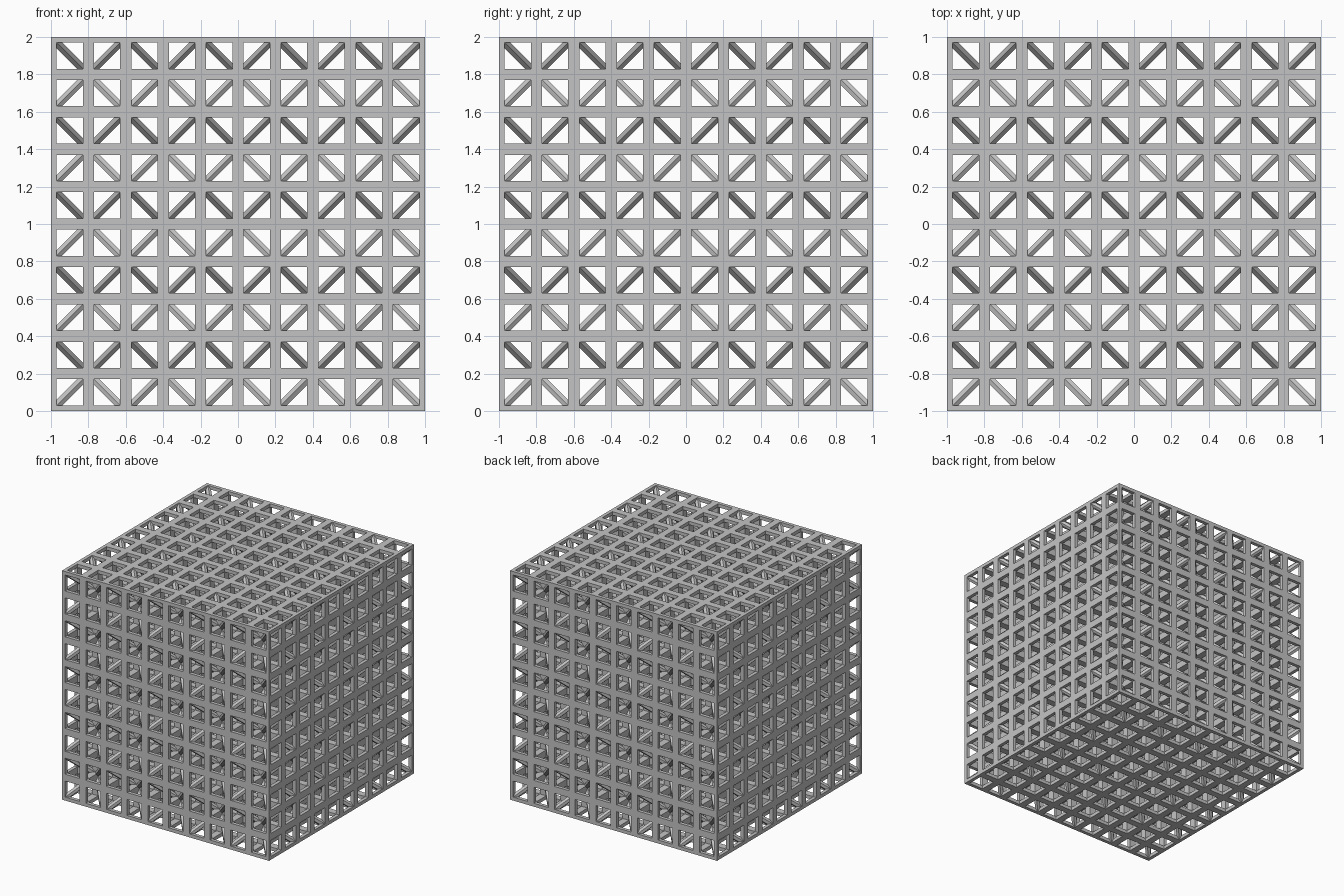
import bpy
import bmesh
from itertools import product
from mathutils import Vector

CELL = 0.2      # edge of one cubic cell
BAR = 0.03      # thickness of the bars of one cell
COUNT = 5       # mirrored blocks along each axis

cube = bpy.data.objects.get("Cube")
if cube:
    bpy.data.objects.remove(cube, do_unlink=True)

grey = bpy.data.materials.new("light_grey")
grey.use_nodes = True
colour = (0.55, 0.55, 0.55, 1)
grey.diffuse_color = colour
grey.node_tree.nodes["Principled BSDF"].inputs["Base Color"].default_value = colour


def add_lattice(name, bm):
    """Mirror one cell into a 2 x 2 x 2 block, then repeat the block."""
    bmesh.ops.recalc_face_normals(bm, faces=bm.faces)
    mesh = bpy.data.meshes.new(name)
    bm.to_mesh(mesh)
    bm.free()
    mesh.materials.append(grey)
    obj = bpy.data.objects.new(name, mesh)
    bpy.context.collection.objects.link(obj)
    start = CELL * (1 - COUNT)
    obj.location = (start, start, CELL)
    mirror = obj.modifiers.new("mirror_block", 'MIRROR')
    mirror.use_axis = (True, True, True)
    mirror.use_mirror_merge = False
    for axis in range(3):
        array = obj.modifiers.new("repeat_" + "xyz"[axis], 'ARRAY')
        array.count = COUNT
        array.use_relative_offset = False
        array.use_constant_offset = True
        offset = Vector()
        offset[axis] = 2 * CELL
        array.constant_offset_displace = offset
    return obj


# Cell frame: square bars along the twelve edges, only outer skin is kept
levels = (-CELL, BAR - CELL, -BAR, 0)


def filled(cell):
    return all(0 <= i <= 2 for i in cell) and cell.count(1) <= 1


bm = bmesh.new()
for cell in product(range(3), repeat=3):
    if not filled(cell):
        continue
    for axis, side in product(range(3), (0, 1)):
        neighbour = list(cell)
        neighbour[axis] += 2 * side - 1
        if filled(tuple(neighbour)):
            continue
        corners = []
        for u, v in ((0, 0), (1, 0), (1, 1), (0, 1)):
            index = list(cell)
            index[axis] += side
            index[(axis + 1) % 3] += u
            index[(axis + 2) % 3] += v
            corners.append(bm.verts.new([levels[i] for i in index]))
        bm.faces.new(corners)
bmesh.ops.remove_doubles(bm, verts=bm.verts, dist=0.0001)
add_lattice("lattice_frame", bm)

# Diagonal brace: six-sided bar spanning two opposite corners of the cell
bm = bmesh.new()
for low in (-CELL, -BAR):
    for corner in product((low, low + BAR), repeat=3):
        bm.verts.new(corner)
hull = bmesh.ops.convex_hull(bm, input=bm.verts)
inside = [v for v in bm.verts if not v.link_faces]
bmesh.ops.delete(bm, geom=inside, context='VERTS')
bmesh.ops.dissolve_limit(bm, angle_limit=0.01, verts=bm.verts, edges=bm.edges)
add_lattice("diagonal_braces", bm)
